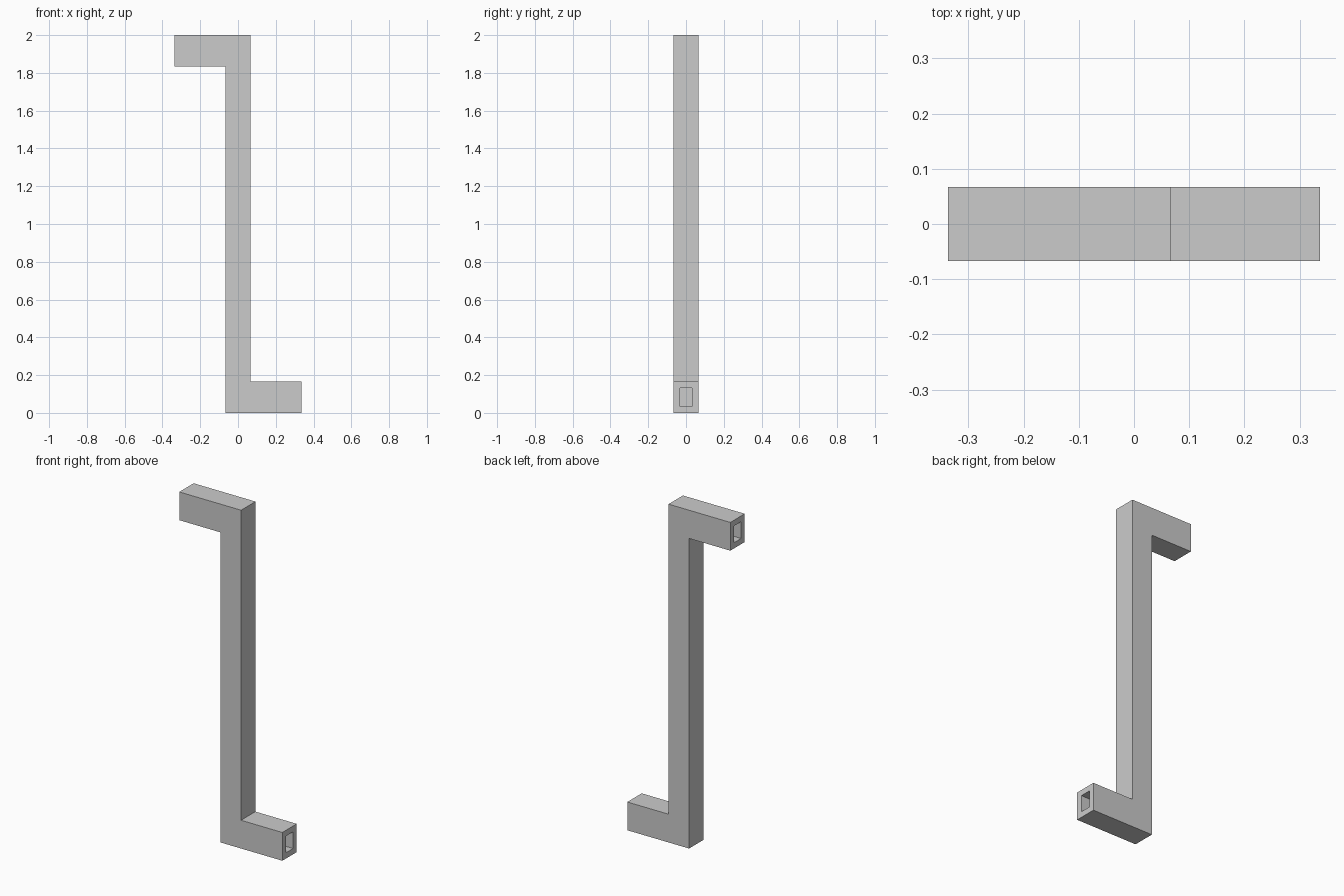
import bpy, bmesh

if "Cube" in bpy.data.objects:
    bpy.data.objects.remove(bpy.data.objects["Cube"])

REACH, HALF, ARM, TOP, WALL = 0.337, 0.067, 0.167, 2.0, 0.034


def tube_loops(bm, inset):
    """Mitred rectangular sections along the Z-shaped path, shrunk by inset."""
    h = HALF - inset
    lower = [(REACH, inset), (-h, inset), (-h, TOP - ARM + inset), (-REACH, TOP - ARM + inset)]
    upper = [(-x, TOP - z) for x, z in reversed(lower)]  # half-turn symmetry
    return [[bm.verts.new((x, y, z)) for (x, z), y in ((a, -h), (a, h), (b, h), (b, -h))]
            for a, b in zip(lower, upper)]


def bridge(bm, loop_a, loop_b):
    for i in range(4):
        j = (i + 1) % 4
        bm.faces.new((loop_a[i], loop_a[j], loop_b[j], loop_b[i]))


bm = bmesh.new()
# Outer shell and the hollow channel inside it
outer = tube_loops(bm, 0.0)
inner = tube_loops(bm, WALL)
for loops in (outer, inner):
    for a, b in zip(loops, loops[1:]):
        bridge(bm, a, b)
# Rims around the two open ends
for end in (0, -1):
    bridge(bm, outer[end], inner[end])
bmesh.ops.recalc_face_normals(bm, faces=bm.faces)

mesh = bpy.data.meshes.new("offset_duct")
bm.to_mesh(mesh)
bm.free()
duct = bpy.data.objects.new("offset_duct", mesh)
bpy.context.collection.objects.link(duct)
